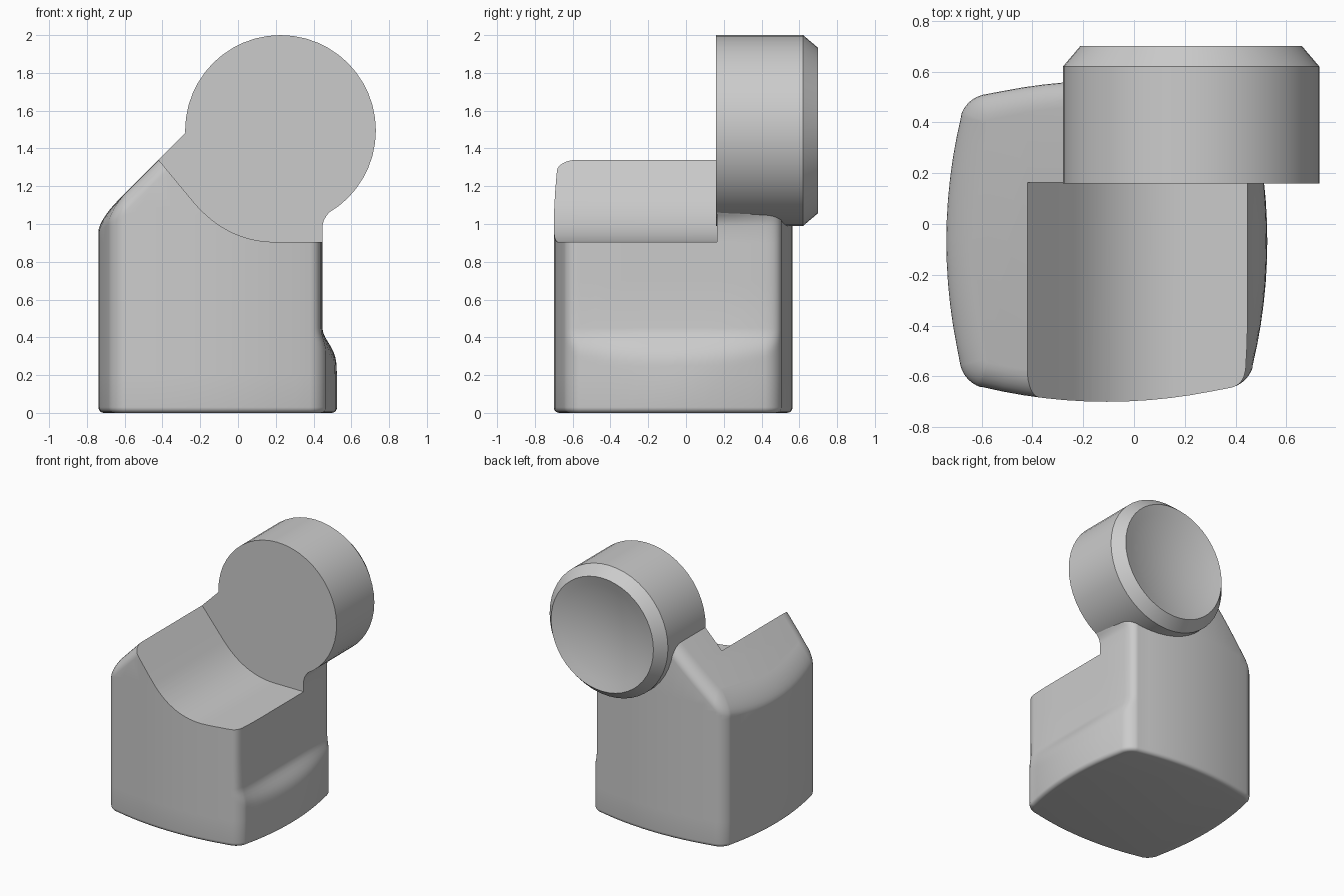
import bpy, bmesh, math
from mathutils import Vector

cube = bpy.data.objects.get("Cube")
if cube:
    bpy.data.objects.remove(cube, do_unlink=True)

GREY = (0.6, 0.6, 0.6, 1)
mat = bpy.data.materials.new("plain grey")
mat.use_nodes = True
mat.diffuse_color = GREY
mat.node_tree.nodes["Principled BSDF"].inputs["Base Color"].default_value = GREY


def finish(name, bm):
    """Turn a bmesh into a coloured object."""
    bmesh.ops.recalc_face_normals(bm, faces=bm.faces)
    mesh = bpy.data.meshes.new(name)
    bm.to_mesh(mesh)
    bm.free()
    mesh.materials.append(mat)
    obj = bpy.data.objects.new(name, mesh)
    bpy.context.collection.objects.link(obj)
    return obj


def smooth(obj):
    bpy.ops.object.select_all(action='DESELECT')
    obj.select_set(True)
    bpy.context.view_layer.objects.active = obj
    bpy.ops.object.shade_smooth_by_angle(angle=math.radians(30))


def loft(rings):
    """Skin a stack of equal-length point rings and cap both ends."""
    bm = bmesh.new()
    rows = [[bm.verts.new(p) for p in ring] for ring in rings]
    n = len(rows[0])
    for a, b in zip(rows, rows[1:]):
        for i in range(n):
            j = (i + 1) % n
            bm.faces.new((a[i], a[j], b[j], b[i]))
    bm.faces.new(rows[0])
    bm.faces.new(rows[-1])
    return bm


# Body plan: four bulging sides joined by small corner arcs
CX, CY, HALF = -0.107, -0.068, 0.632
SIDE_R, CORNER_R, CORNER_C = 2.1, 0.12, 0.46
TURN = 13.5


def plan():
    pts = []
    for side in range(4):
        base = side * 90
        for k in range(12):
            a = math.radians(base - TURN + 2 * TURN * k / 12)
            b = math.radians(base)
            n = Vector((math.cos(a), math.sin(a)))
            pts.append((Vector((math.cos(b), math.sin(b))) * (HALF - SIDE_R) + n * SIDE_R, n))
        for k in range(10):
            a = math.radians(base + TURN + (90 - 2 * TURN) * k / 10)
            c = math.radians(base + 45)
            n = Vector((math.cos(a), math.sin(a)))
            pts.append((Vector((math.cos(c), math.sin(c))) * CORNER_C * math.sqrt(2) + n * CORNER_R, n))
    return pts


OUTLINE = plan()


def soft_min(a, b, k=0.06):
    h = max(k - abs(a - b), 0) / k
    return min(a, b) - h * h * k / 4


def wall_limit(z):
    """Recessed left wall: bulging foot, flat upper part, flare under the head."""
    t = min(max((z - 0.23) / 0.22, 0), 1)
    foot = 0.56 + (0.447 - 0.56) * t * t * (3 - 2 * t)
    return foot + max(z - 0.99, 0) ** 2 * 8 if z < 1.1 else 0.543


def body_ring(z=None, inset=0.0, drop=1.0):
    ring = []
    for p, n in OUTLINE:
        q = p - n * inset
        x, y = q.x + CX, q.y + CY
        level = 1.2 if z is None else z
        limit = wall_limit(level) - (inset if z is None else 0)
        if level > 0.2:
            x = soft_min(x, limit)
        top = x + 1.76 - drop * (0.06 + 0.04 * abs(n.y))
        ring.append((x, y, top if z is None else min(z, top)))
    return ring


rings = []
for k in range(6):
    a = math.radians(90 * k / 5)
    rings.append(body_ring(0.03 * (1 - math.sin(a)), 0.03 * (1 - math.cos(a))))
rings.reverse()
rings = rings[::-1] if rings[0][0][2] > rings[-1][0][2] else rings
rings += [body_ring(0.2 + 0.025 * k) for k in range(11)]
rings += [body_ring(z) for z in (0.7, 0.9, 0.99, 1.02, 1.045, 1.07, 1.09)]
for k in range(8):
    a = math.radians(90 * k / 7)
    rings.append(body_ring(None, 0.1 * (1 - math.cos(a)), 1 - math.sin(a)))
bm = loft(rings)
bmesh.ops.remove_doubles(bm, verts=bm.verts, dist=0.0005)
# Trim the sloping top where it enters the round head
bmesh.ops.bisect_plane(bm, geom=bm.verts[:] + bm.edges[:] + bm.faces[:],
                       plane_co=(0, 0, 1.485), plane_no=(0, 0, 1), clear_outer=True)
bmesh.ops.holes_fill(bm, edges=[e for e in bm.edges if e.is_boundary])
body = finish("body", bm)

# Curved trough cut across the front of the body
P0, P1, P2 = Vector((-0.24, 1.122)), Vector((-0.06, 0.905)), Vector((0.2, 0.905))
trough = [Vector((-0.64, 2.5)), Vector((-0.64, 1.605))]
for k in range(17):
    t = k / 16
    trough.append(P0 * (1 - t) ** 2 + P1 * 2 * t * (1 - t) + P2 * t * t)
trough += [Vector((0.8, 0.905)), Vector((0.8, 2.5))]
cutter = finish("trough_cutter", loft([[(p.x, y, p.y) for p in trough] for y in (-1, 0.163)]))
cutter.hide_render = True
mod = body.modifiers.new("trough", 'BOOLEAN')
mod.operation = 'DIFFERENCE'
mod.solver = 'EXACT'
mod.object = cutter
bpy.context.view_layer.objects.active = body
bpy.ops.object.modifier_apply(modifier=mod.name)
bpy.data.objects.remove(cutter, do_unlink=True)
smooth(body)

# Round head: drum with a chamfered rear rim and a shallow dished end
profile = [(0.505, 0.16), (0.505, 0.62), (0.437, 0.70)]
profile += [(0.437 * f, 0.70 - 0.07 * (1 - f * f)) for f in (0.85, 0.7, 0.5, 0.3, 0.1)]
SEG = 48
head = finish("round_head", loft([
    [(0.225 + r * math.cos(math.tau * i / SEG), y, 1.495 + r * math.sin(math.tau * i / SEG))
     for i in range(SEG)] for r, y in profile]))
smooth(head)
